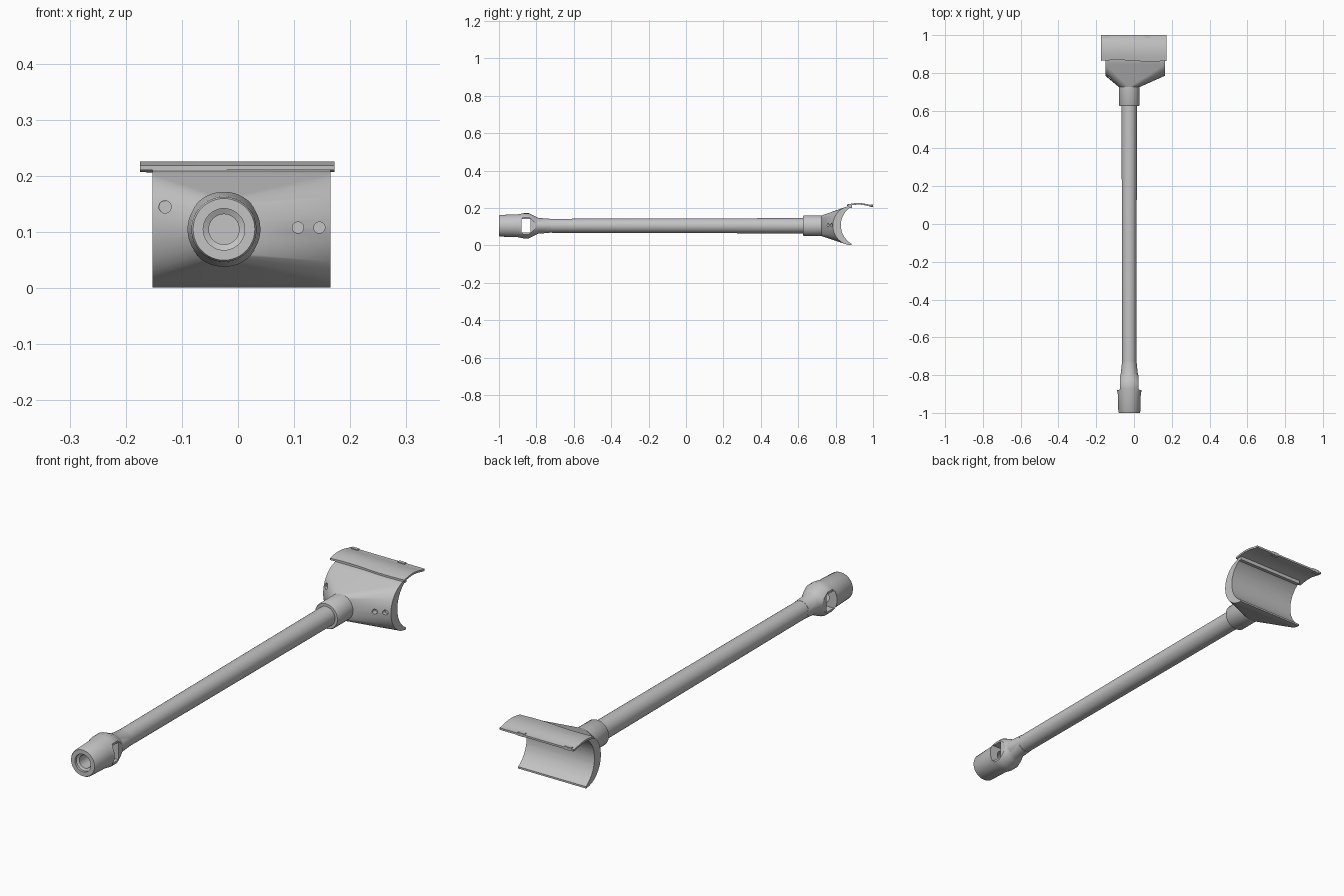
import bpy, bmesh, math
from mathutils import Matrix, Vector

if "Cube" in bpy.data.objects:
    bpy.data.objects.remove(bpy.data.objects["Cube"])

CX, CZ = -0.025, 0.105          # axis of the tube
grey = bpy.data.materials.new("light_grey")
grey.diffuse_color = (0.55, 0.55, 0.55, 1)
grey.use_nodes = True
grey.node_tree.nodes["Principled BSDF"].inputs["Base Color"].default_value = grey.diffuse_color


def finish(name, bm, angle=35):
    bmesh.ops.recalc_face_normals(bm, faces=bm.faces[:])
    me = bpy.data.meshes.new(name)
    bm.to_mesh(me)
    bm.free()
    me.materials.append(grey)
    ob = bpy.data.objects.new(name, me)
    bpy.context.collection.objects.link(ob)
    if angle:
        smooth(ob, angle)
    return ob


def smooth(ob, angle=35):
    bpy.ops.object.select_all(action='DESELECT')
    ob.select_set(True)
    bpy.context.view_layer.objects.active = ob
    bpy.ops.object.shade_smooth_by_angle(angle=math.radians(angle))


def lathe(name, profile, n=48):
    """Closed (radius, y) profile turned about the tube axis."""
    bm = bmesh.new()
    rings = []
    for r, y in profile:
        if r == 0:
            rings.append([bm.verts.new((CX, y, CZ))] * n)
        else:
            rings.append([bm.verts.new((CX + r * math.cos(a), y, CZ + r * math.sin(a)))
                          for a in (2 * math.pi * i / n for i in range(n))])
    for p, q in zip(rings, rings[1:]):
        for i in range(n):
            j = (i + 1) % n
            vs = list(dict.fromkeys((p[i], p[j], q[j], q[i])))
            bm.faces.new(vs)
    return finish(name, bm)


def box(name, x0, x1, y0, y1, z0, z1):
    bm = bmesh.new()
    m = Matrix.Translation(((x0 + x1) / 2, (y0 + y1) / 2, (z0 + z1) / 2))
    bmesh.ops.create_cube(bm, size=1, matrix=m @ Matrix.Diagonal((x1 - x0, y1 - y0, z1 - z0, 1)))
    return finish(name, bm, 0)


def rod(name, centre, r, depth, axis, n=24):
    bm = bmesh.new()
    rot = Vector((0, 0, 1)).rotation_difference(Vector(axis)).to_matrix().to_4x4()
    bmesh.ops.create_cone(bm, cap_ends=True, segments=n, radius1=r, radius2=r, depth=depth,
                          matrix=Matrix.Translation(centre) @ rot)
    return finish(name, bm, 0)


def cut(ob, cutters):
    for c in cutters:
        mod = ob.modifiers.new("cut", 'BOOLEAN')
        mod.operation, mod.solver, mod.object = 'DIFFERENCE', 'EXACT', c
        bpy.ops.object.select_all(action='DESELECT')
        bpy.context.view_layer.objects.active = ob
        ob.select_set(True)
        # the cut is applied above any shading modifier
        bpy.ops.object.modifier_move_to_index(modifier=mod.name, index=0)
        bpy.ops.object.modifier_apply(modifier=mod.name)
        bpy.data.objects.remove(c)
    smooth(ob)


# long tube with a slight taper, and the sleeve that joins it to the head
lathe("tube", [(0, -0.82), (0.037, -0.82), (0.041, 0.66), (0, 0.66)])
lathe("sleeve", [(0, 0.625), (0.052, 0.625), (0.055, 0.63), (0.055, 0.74), (0, 0.74)])

# hollow grip with stepped bore, side flats and a window right through
grip = lathe("grip", [(0, -0.83), (0.027, -0.83), (0.027, -0.985), (0.037, -0.99),
                      (0.037, -1.0), (0.055, -1.0), (0.058, -0.995), (0.061, -0.90),
                      (0.067, -0.87), (0.067, -0.84), (0.050, -0.805), (0.042, -0.79),
                      (0.038, -0.73), (0, -0.73)])
cut(grip, [box("flat_cutter_right", CX + 0.049, CX + 0.1, -0.875, -0.7, 0, 0.3),
           box("flat_cutter_left", CX - 0.1, CX - 0.049, -0.875, -0.7, 0, 0.3),
           box("window_cutter", CX - 0.1, CX + 0.1, -0.88, -0.832, CZ - 0.037, CZ + 0.037)])
# neck behind the flats, wider sideways
neck = lathe("neck", [(0, -0.81), (0.047, -0.81), (0.038, -0.725), (0, -0.725)])
for v in neck.data.vertices:
    v.co.z = CZ + (v.co.z - CZ) * 0.87

# head: hull from the round sleeve to a wide curved saddle
bm = bmesh.new()
for i in range(48):
    a = 2 * math.pi * i / 48
    bm.verts.new((CX + 0.055 * math.cos(a), 0.725, CZ + 0.055 * math.sin(a)))
for x in (-0.152, 0.165):
    for i in range(17):
        t = math.radians(-90 + 180 * i / 16)
        bm.verts.new((x, 0.885 - 0.1 * math.cos(t), 0.106 + 0.105 * math.sin(t)))
hull = bmesh.ops.convex_hull(bm, input=bm.verts[:])
bmesh.ops.delete(bm, geom=list({g for g in hull["geom_interior"] + hull["geom_unused"]
                                if isinstance(g, bmesh.types.BMVert)}), context='VERTS')
head = finish("head", bm)
cut(head, [rod("saddle_cutter", (0, 0.943, 0.108), 0.115, 0.6, (1, 0, 0), 96),
           rod("hole_cutter_left", (-0.13, 0.75, 0.145), 0.011, 0.08, (0, 1, 0)),
           rod("hole_cutter_inner", (0.107, 0.74, 0.108), 0.01, 0.08, (0, 1, 0)),
           rod("hole_cutter_outer", (0.145, 0.75, 0.108), 0.01, 0.08, (0, 1, 0))])

# arched flap over the saddle, with a gently waved front edge
bm = bmesh.new()
NX, NY = 24, 10
grid = {}
for i in range(NX + 1):
    x = -0.175 + 0.347 * i / NX
    front = 0.864 + 0.004 * math.sin(i / NX * 2 * math.pi)
    for j in range(NY + 1):
        t = j / NY
        z = 0.219 + 0.009 * math.sin(math.pi * min(1, t * 1.1)) - 0.004 * t
        for k, dz in enumerate((0, -0.008)):
            grid[i, j, k] = bm.verts.new((x, front + (1.0 - front) * t, z + dz))
for i in range(NX):
    for j in range(NY):
        for k in (0, 1):
            bm.faces.new([grid[i, j, k], grid[i + 1, j, k], grid[i + 1, j + 1, k], grid[i, j + 1, k]])
for i in range(NX):
    for j in (0, NY):
        bm.faces.new([grid[i, j, 0], grid[i + 1, j, 0], grid[i + 1, j, 1], grid[i, j, 1]])
for j in range(NY):
    for i in (0, NX):
        bm.faces.new([grid[i, j, 0], grid[i, j + 1, 0], grid[i, j + 1, 1], grid[i, j, 1]])
finish("flap", bm)

# hinge strip joining the flap and the head, and two clips on the rear edge
box("flap_hinge", -0.152, 0.165, 0.868, 0.888, 0.2, 0.219)
for side, x in (("left", -0.147), ("right", 0.072)):
    box("flap_clip_" + side, x - 0.016, x + 0.016, 0.986, 0.9995, 0.205, 0.219)
